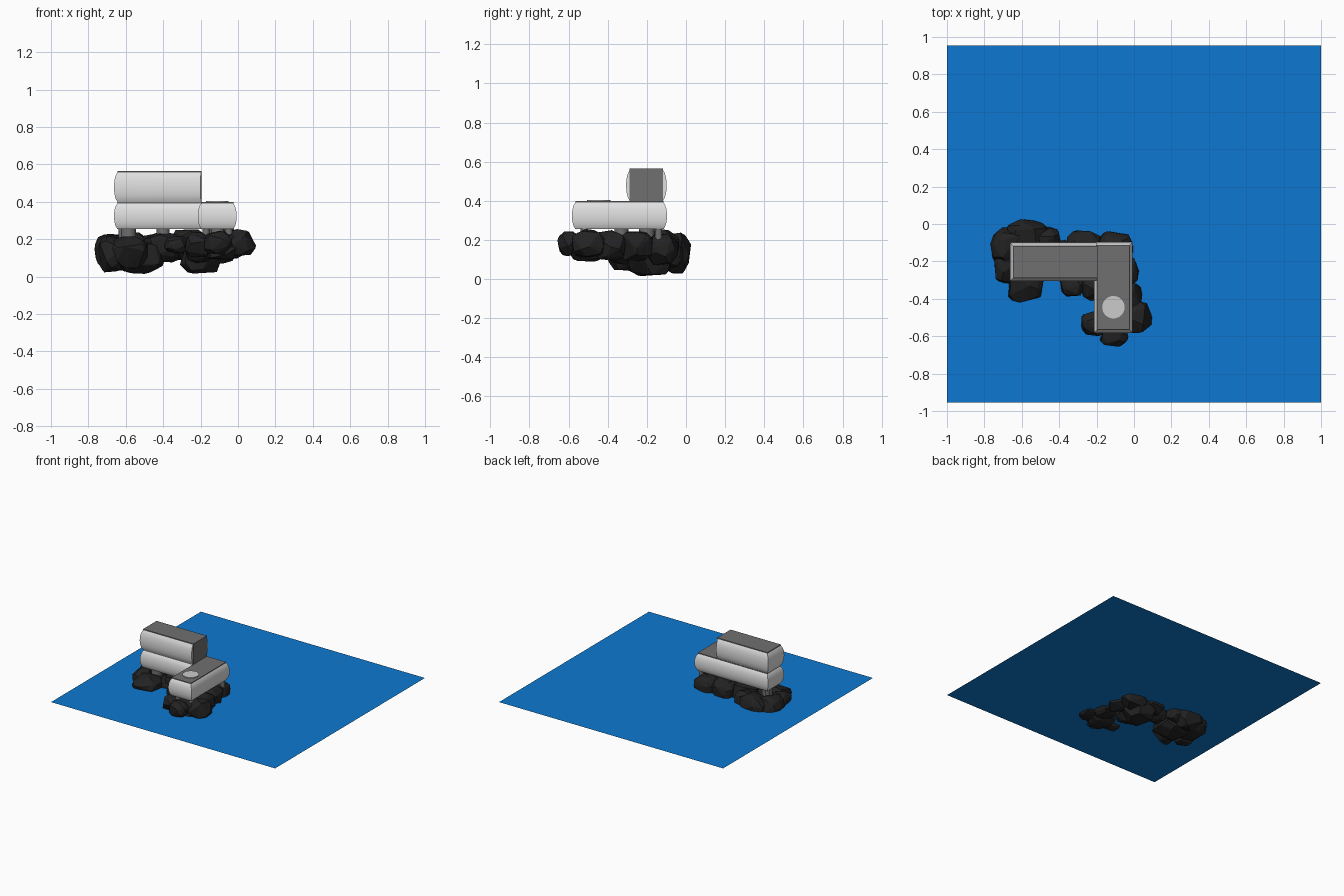
import bpy, bmesh, math, random
from mathutils import Vector

if "Cube" in bpy.data.objects:
    bpy.data.objects.remove(bpy.data.objects["Cube"])

random.seed(7)


def material(name, rgb):
    m = bpy.data.materials.new(name)
    m.diffuse_color = (*rgb, 1)
    m.use_nodes = True
    m.node_tree.nodes["Principled BSDF"].inputs["Base Color"].default_value = m.diffuse_color
    return m


WATER = material("water blue", (0.004, 0.19, 0.64))
ROCK = material("black rock", (0.016, 0.016, 0.016))
WALL = material("white wall", (0.75, 0.75, 0.75))
GREY = material("roof grey", (0.16, 0.16, 0.16))
PAD = material("pad light grey", (0.6, 0.6, 0.6))


def finish(name, bm, mats, smooth=False):
    bmesh.ops.recalc_face_normals(bm, faces=bm.faces)
    me = bpy.data.meshes.new(name)
    bm.to_mesh(me)
    bm.free()
    for m in mats:
        me.materials.append(m)
    ob = bpy.data.objects.new(name, me)
    bpy.context.collection.objects.link(ob)
    if smooth:
        bpy.ops.object.select_all(action='DESELECT')
        ob.select_set(True)
        bpy.context.view_layer.objects.active = ob
        bpy.ops.object.shade_smooth_by_angle(angle=math.radians(40))
    return ob


def bulged_block(name, outline, z0, z1, bulge, rings=10):
    """Loft corners (x, y, outward x, outward y) into walls that bow outwards."""
    bm = bmesh.new()
    loops = []
    for i in range(rings + 1):
        t = 2 * i / rings - 1
        d = bulge * (math.sqrt(max(0, 1 - 0.85 * t * t)) - math.sqrt(0.15)) / (1 - math.sqrt(0.15))
        z = z0 + (z1 - z0) * i / rings
        loops.append([bm.verts.new((x + sx * d, y + sy * d, z)) for x, y, sx, sy in outline])
    n = len(outline)
    for a, b in zip(loops, loops[1:]):
        for k in range(n):
            bm.faces.new((a[k], a[(k + 1) % n], b[(k + 1) % n], b[k]))
    # floor and roof are grey
    for loop in (loops[0], loops[-1]):
        bm.faces.new(loop).material_index = 1
    return finish(name, bm, (WALL, GREY), True)


def slab(name, outline, z0, z1, mat):
    bm = bmesh.new()
    f = bm.faces.new([bm.verts.new((p[0], p[1], z0)) for p in outline])
    r = bmesh.ops.extrude_face_region(bm, geom=[f])
    for v in r["geom"]:
        if isinstance(v, bmesh.types.BMVert):
            v.co.z = z1
    return finish(name, bm, (mat,))


def cylinder(name, x, y, z0, z1, r, mat, sides=24):
    bm = bmesh.new()
    bmesh.ops.create_cone(bm, cap_ends=True, segments=sides, radius1=r, radius2=r, depth=z1 - z0)
    bmesh.ops.translate(bm, verts=bm.verts, vec=(x, y, (z0 + z1) / 2))
    return finish(name, bm, (mat,), True)


def rock(name, x, y, z, rx, ry, rz):
    """Faceted boulder: hull of random points on a squarish ellipsoid."""
    bm = bmesh.new()
    for _ in range(42):
        v = Vector([random.gauss(0, 1) for _ in range(3)]).normalized()
        c = [math.copysign(abs(a) ** 0.75, a) * random.uniform(0.9, 1.03) for a in v]
        c = [max(-1, min(1, a)) for a in c]
        bm.verts.new((x + c[0] * rx, y + c[1] * ry, max(0, z + c[2] * rz)))
    r = bmesh.ops.convex_hull(bm, input=bm.verts)
    bmesh.ops.delete(bm, geom=[v for v in bm.verts if not v.link_faces], context='VERTS')
    return finish(name, bm, (ROCK,))


# Sea surface
bm = bmesh.new()
bm.faces.new([bm.verts.new(p) for p in ((-1, -.955, .136), (1, -.955, .136), (1, .955, .136), (-1, .955, .136))])
finish("sea_surface", bm, (WATER,))

# L-shaped lower storey
lower = [(-.645, -.285, -1, -1), (-.197, -.285, -1, -1), (-.197, -.565, -1, -1),
         (-.025, -.565, 1, -1), (-.025, -.115, 1, 1), (-.645, -.115, -1, 1)]
bulged_block("lower_storey", lower, .255, .392, .018)
slab("lower_roof", lower, .392, .4, GREY)

# Upper storey with one flat end
upper = [(-.645, -.288, -1, -1), (-.2, -.288, 0, -1), (-.2, -.117, 0, 1), (-.645, -.117, -1, 1)]
bulged_block("upper_storey", upper, .4, .557, .018)
slab("upper_roof", upper, .557, .566, GREY)
end = [(-.2, -.288), (-.196, -.288), (-.196, -.117), (-.2, -.117)]
slab("upper_end_panel", end, .4, .566, GREY)

# Round pad on the low roof
cylinder("roof_pad", -.11, -.445, .4, .405, .06, PAD, 32)

# Support columns
for i, (x, y, r) in enumerate([(-.585, -.2, .04), (-.4, -.2, .035), (-.11, -.2, .04), (-.11, -.33, .035),
                               (-.17, -.52, .02), (-.05, -.52, .02), (-.62, -.15, .018), (-.04, -.14, .018)]):
    cylinder(f"column_{i + 1}", x, y, .15, .257, r, GREY)

# Boulders under the building
rocks = [
    (-.57, -.06, .13, .12, .09, .11), (-.66, -.13, .13, .11, .12, .11), (-.59, -.31, .13, .11, .11, .09),
    (-.68, -.24, .12, .08, .09, .10), (-.52, -.19, .10, .13, .13, .09), (-.40, -.18, .16, .11, .10, .09),
    (-.27, -.12, .17, .10, .09, .09), (-.20, -.18, .10, .12, .12, .10), (-.10, -.12, .15, .10, .09, .09),
    (-.33, -.33, .17, .07, .06, .05), (-.06, -.26, .17, .09, .10, .08), (-.20, -.33, .15, .09, .08, .08),
    (-.05, -.39, .17, .10, .09, .08), (-.10, -.50, .16, .11, .10, .08), (.01, -.50, .18, .09, .09, .075),
    (-.21, -.53, .17, .08, .07, .07), (-.11, -.60, .18, .08, .06, .065), (-.47, -.08, .14, .08, .07, .09)]
for i, spec in enumerate(rocks):
    rock(f"rock_{i + 1}", *spec)
